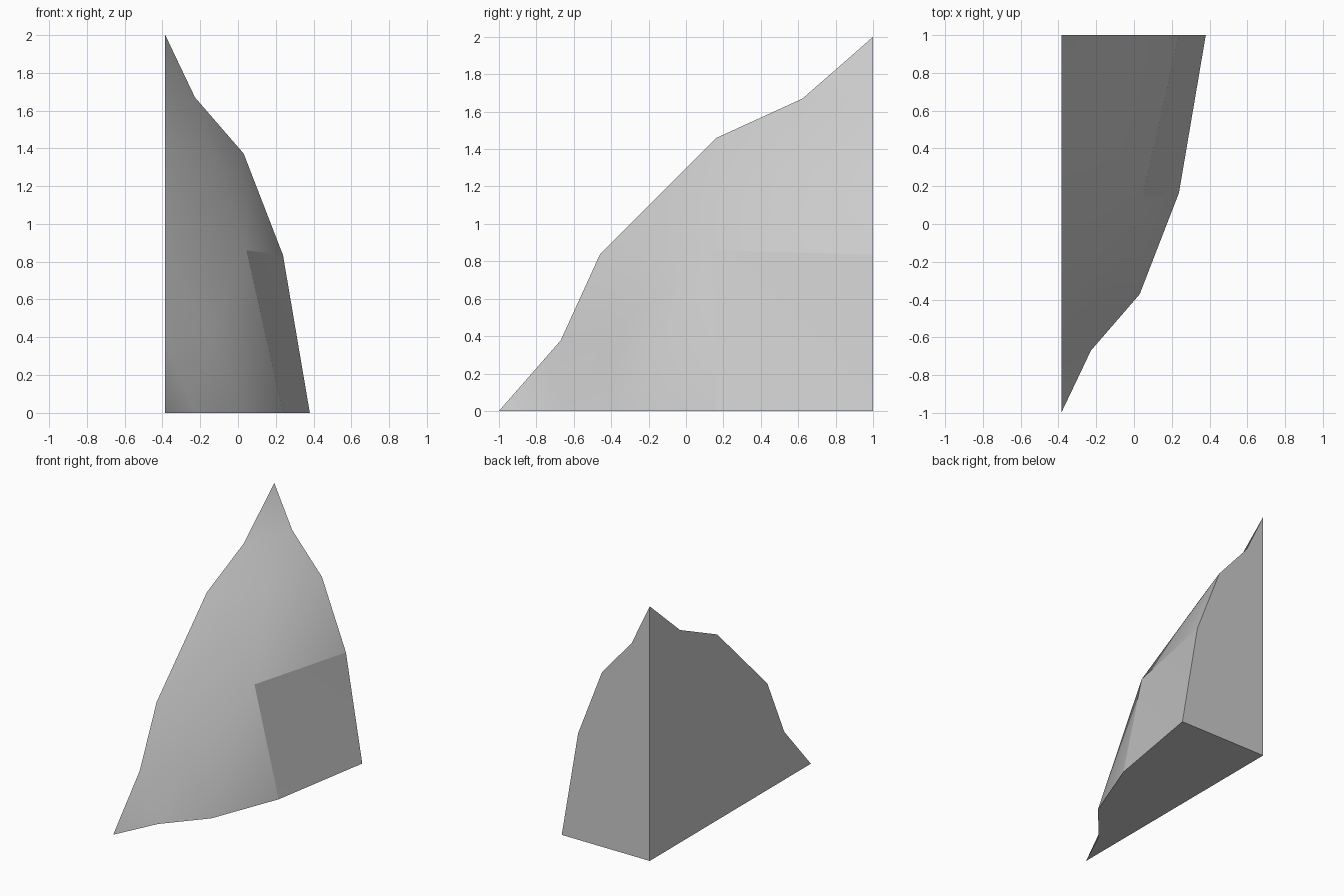
import bpy, bmesh, math

if "Cube" in bpy.data.objects:
    bpy.data.objects.remove(bpy.data.objects["Cube"], do_unlink=True)

SIDE = -0.385          # flat side plane
BACK = 1.0             # flat back plane

# Lower half of the rock face: (x, distance from back, z).
# The upper half is the same with distance and height swapped.
pts = {
    "root": (SIDE, 0, 0),
    "corner": (0.38, 0, 0),
    "base_a": (0.238, 0.835, 0),
    "base_b": (0.03, 1.372, 0),
    "base_c": (-0.228, 1.67, 0),
    "tip": (SIDE, 2, 0),
    "rim_a": (SIDE, 1.67, 0.377),
    "rim_b": (SIDE, 1.46, 0.837),
    "rim_top": (SIDE, 0.837, 1.46),
    "knee": (0.045, 0.86, 0.86),
    "bulge": (-0.15, 1.42, 0.42),
}

half_faces = [
    ("corner", "base_a", "knee"),
    ("base_a", "base_b", "knee"),
    ("knee", "base_b", "bulge"),
    ("bulge", "base_b", "base_c"),
    ("bulge", "base_c", "rim_a"),
    ("base_c", "tip", "rim_a"),
    ("bulge", "rim_a", "rim_b"),
    ("knee", "bulge", "rim_b"),
    # flat cap under the rock (and, mirrored, at its back)
    ("root", "tip", "base_c", "base_b", "base_a", "corner"),
]

bm = bmesh.new()
verts = {}


def vert(name, swap):
    x, d, z = pts[name]
    if swap:
        d, z = z, d
    key = (x, d, z)
    if key not in verts:
        verts[key] = bm.verts.new((x, BACK - d, z))
    return verts[key]


for swap in (False, True):
    for names in half_faces:
        bm.faces.new([vert(n, swap) for n in names])

# Middle facet and the flat side cap, shared by both halves
bm.faces.new([vert(n, False) for n in ("knee", "rim_b", "rim_top")])
rim = ["tip", "rim_a", "rim_b"]
bm.faces.new([vert("root", False)] + [vert(n, False) for n in rim]
             + [vert(n, True) for n in reversed(rim)])

bmesh.ops.recalc_face_normals(bm, faces=bm.faces[:])

# Crisp border around the lower corner facet
for swap in (False, True):
    bm.edges.get((vert("knee", swap), vert("base_a", swap))).smooth = False

mesh = bpy.data.meshes.new("rock_corner")
bm.to_mesh(mesh)
bm.free()
rock = bpy.data.objects.new("rock_corner", mesh)
bpy.context.collection.objects.link(rock)

# Plain grey stone
stone = bpy.data.materials.new("stone_grey")
stone.use_nodes = True
colour = (0.6, 0.6, 0.6, 1)
stone.diffuse_color = colour
stone.node_tree.nodes["Principled BSDF"].inputs["Base Color"].default_value = colour
mesh.materials.append(stone)

# Smooth face, sharp borders
bpy.ops.object.select_all(action="DESELECT")
rock.select_set(True)
bpy.context.view_layer.objects.active = rock
bpy.ops.object.shade_smooth_by_angle(angle=math.radians(30), keep_sharp_edges=True)
